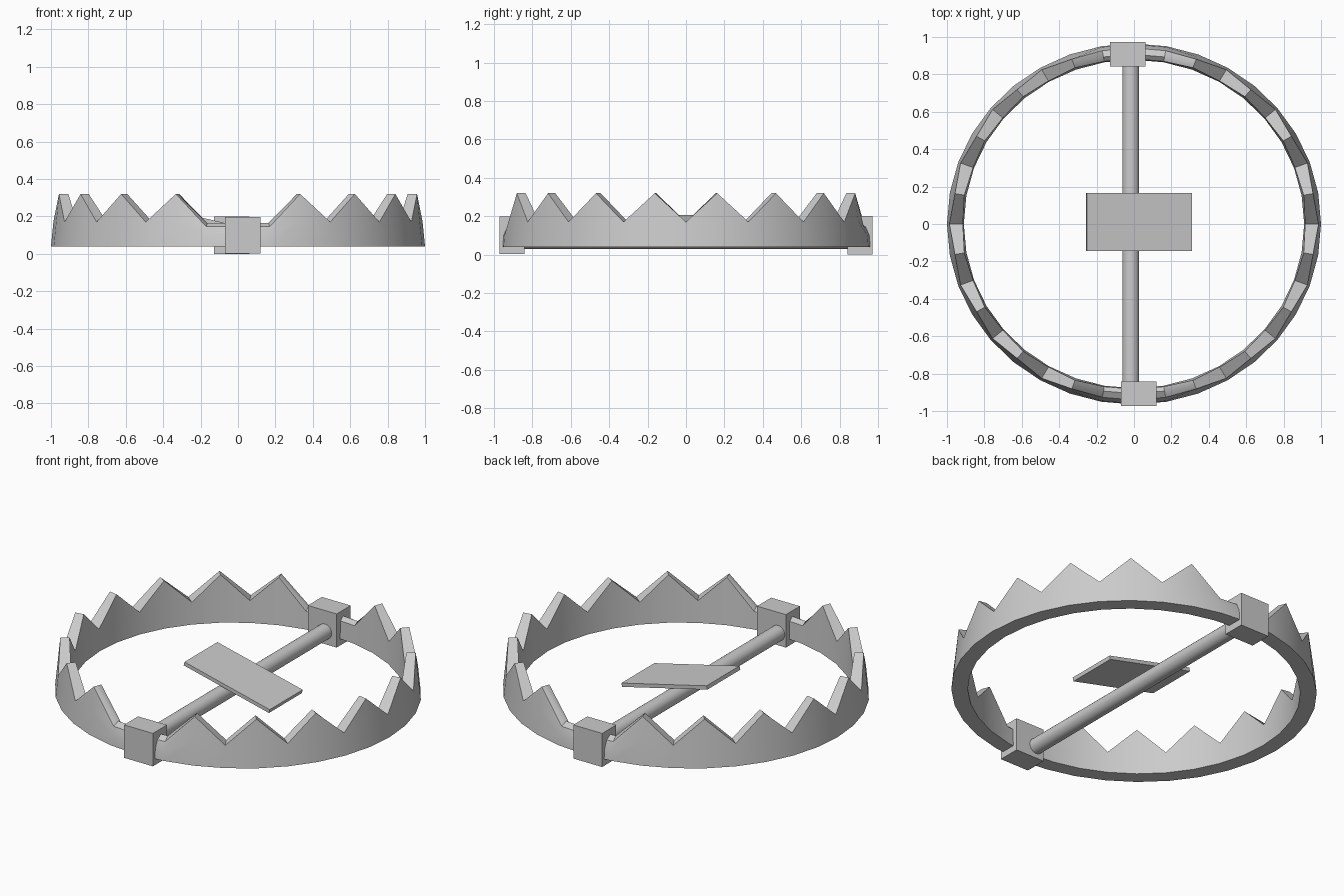
import bpy, bmesh
from math import cos, sin, radians, pi

cube = bpy.data.objects.get("Cube")
if cube:
    bpy.data.objects.remove(cube, do_unlink=True)

steel = bpy.data.materials.new("steel grey")
steel.use_nodes = True
GREY = (0.6, 0.6, 0.6, 1)
steel.diffuse_color = GREY
steel.node_tree.nodes["Principled BSDF"].inputs["Base Color"].default_value = GREY


def finish(obj, name, smooth=False):
    obj.name = name
    obj.data.materials.append(steel)
    if smooth:
        bpy.ops.object.select_all(action='DESELECT')
        obj.select_set(True)
        bpy.context.view_layer.objects.active = obj
        bpy.ops.object.shade_smooth_by_angle(angle=radians(32))


def box(name, center, size, tilt=0):
    bpy.ops.mesh.primitive_cube_add(size=1, location=center, rotation=(0, tilt, 0))
    obj = bpy.context.object
    obj.scale = size
    finish(obj, name)


SEGMENTS = 36
HINGE = SEGMENTS // 4
BASE, VALLEY, TIP = 0.04, 0.17, 0.32


def section(k):
    """Ring cross-section as (radius, height), rounded next to the hinges."""
    from_hinge = abs(k % (2 * HINGE) - HINGE)
    if from_hinge <= 1:
        return [(1.0, BASE), (0.995, 0.1), (0.975, 0.145), (0.94, 0.165),
                (0.915, 0.145), (0.91, BASE)]
    top = VALLEY if k % 2 == 0 else TIP
    outer = 1.0 - 0.1 * (top - BASE)
    inner = 0.91 + 0.04 * (top - BASE)
    mid_z = (BASE + top) / 2
    return [(1.0, BASE), ((1 + outer) / 2, mid_z), (outer, top),
            ((outer + inner) / 2, top), (inner, top), (0.91, BASE)]


# Toothed jaws: one closed loop of cross-sections, meeting at the two hinges
bm = bmesh.new()
rings = []
for k in range(SEGMENTS):
    a = 2 * pi * k / SEGMENTS
    rings.append([bm.verts.new((r * cos(a), 0.965 * r * sin(a), z))
                  for r, z in section(k)])
for k, ring in enumerate(rings):
    nxt = rings[(k + 1) % SEGMENTS]
    for i in range(len(ring)):
        j = (i + 1) % len(ring)
        bm.faces.new((ring[i], nxt[i], nxt[j], ring[j]))
bmesh.ops.recalc_face_normals(bm, faces=bm.faces)
mesh = bpy.data.meshes.new("toothed_jaws")
bm.to_mesh(mesh)
bm.free()
jaws = bpy.data.objects.new("toothed_jaws", mesh)
bpy.context.collection.objects.link(jaws)
finish(jaws, "toothed_jaws", smooth=True)

# Hinge blocks, offset to opposite sides
box("front_hinge_block", (0.026, -0.907, 0.1), (0.19, 0.132, 0.196))
box("back_hinge_block", (-0.034, 0.907, 0.1), (0.19, 0.132, 0.2))

# Cross rod between the hinges
bpy.ops.mesh.primitive_cylinder_add(vertices=24, radius=0.045, depth=1.72,
                                    location=(-0.017, 0, 0.075),
                                    rotation=(pi / 2, 0, 0))
finish(bpy.context.object, "cross_rod", smooth=True)

# Tilted trigger plate resting on the rod
box("trigger_plate", (0.027, 0.01, 0.13), (0.577, 0.31, 0.022), radians(13.4))
